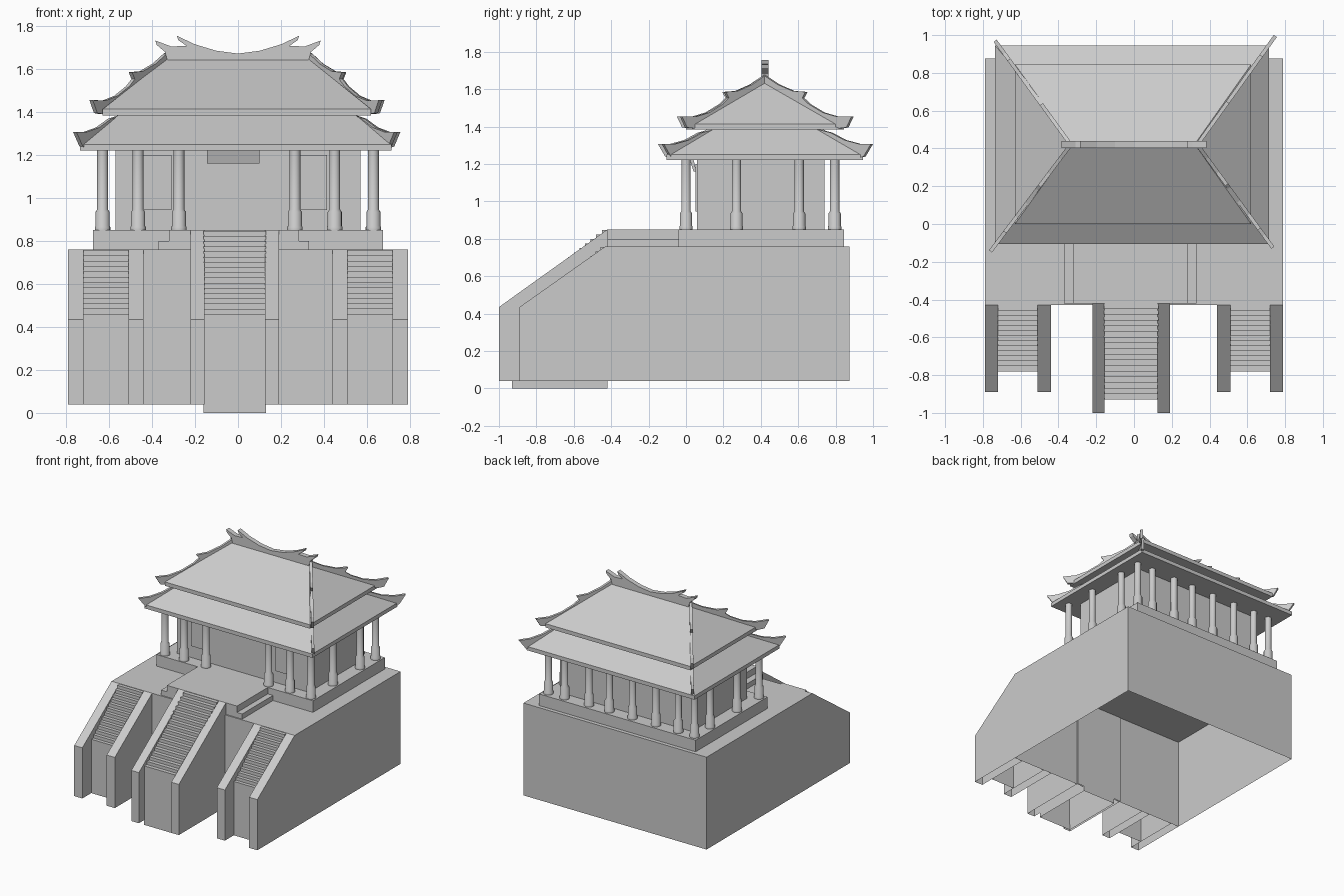
import bpy, bmesh, math
from mathutils import Vector

if "Cube" in bpy.data.objects:
    bpy.data.objects.remove(bpy.data.objects["Cube"])


def finish(name, bm, smooth=False):
    bmesh.ops.recalc_face_normals(bm, faces=bm.faces)
    me = bpy.data.meshes.new(name)
    bm.to_mesh(me)
    bm.free()
    ob = bpy.data.objects.new(name, me)
    bpy.context.collection.objects.link(ob)
    if smooth:
        bpy.context.view_layer.objects.active = ob
        ob.select_set(True)
        bpy.ops.object.shade_smooth_by_angle(angle=math.radians(35))
        ob.select_set(False)
    return ob


def prism(name, pts, sweep, open_bottom=False):
    """Extrude a flat polygon of 3D points along a vector."""
    bm = bmesh.new()
    face = bm.faces.new([bm.verts.new(p) for p in pts])
    new = bmesh.ops.extrude_face_region(bm, geom=[face])["geom"]
    bmesh.ops.translate(bm, vec=sweep, verts=[v for v in new if isinstance(v, bmesh.types.BMVert)])
    if not any(len(f.verts) == len(pts) and all(v.co in [Vector(p) for p in pts] for v in f.verts) for f in bm.faces):
        bm.faces.new([v for v in bm.verts][:len(pts)])
    bmesh.ops.recalc_face_normals(bm, faces=bm.faces)
    if open_bottom:
        low = min(v.co.z for v in bm.verts) + 1e-5
        floor = [f for f in bm.faces if all(v.co.z < low for v in f.verts)]
        bmesh.ops.delete(bm, geom=floor, context="FACES")
        me_ob = bpy.data.objects.new(name, bpy.data.meshes.new(name))
        bm.to_mesh(me_ob.data)
        bm.free()
        bpy.context.collection.objects.link(me_ob)
        return me_ob
    return finish(name, bm)


def box(name, x0, x1, y0, y1, z0, z1, open_bottom=False):
    pts = [(x0, y0, z0), (x0, y1, z0), (x0, y1, z1), (x0, y0, z1)]
    return prism(name, pts, (x1 - x0, 0, 0), open_bottom)


def cheek(name, x0, x1, y_front, y_back, z_top):
    yz = [(y_front, .04), (y_back, .04), (y_back, z_top), (y_front, .435)]
    prism(name, [(x0, y, z) for y, z in yz], (x1 - x0, 0, 0), True)


def steps(name, x0, x1, y0, y1, z_base, z0, z1, n):
    yz = [(y1, z_base), (y0, z_base)]
    for i in range(n):
        z = z0 + (z1 - z0) * i / (n - 1)
        yz += [(y0 + (y1 - y0) * i / n, z), (y0 + (y1 - y0) * (i + 1) / n, z)]
    prism(name, [(x0, y, z) for y, z in yz], (x1 - x0, 0, 0), True)


def stacked(name, rings):
    """Rectangular rings (x0, x1, y0, y1, z) joined bottom to top."""
    bm = bmesh.new()
    loops = [[bm.verts.new(p) for p in ((a, c, z), (b, c, z), (b, d, z), (a, d, z))]
             for a, b, c, d, z in rings]
    for lo, hi in zip(loops, loops[1:]):
        for i in range(4):
            bm.faces.new((lo[i], lo[i - 3], hi[i - 3], hi[i]))
    bm.faces.new(loops[0])
    bm.faces.new(loops[-1])
    finish(name, bm)


# High podium, open underneath
box("podium", -.79, .79, -.43, .875, .04, .76, True)
box("hall_plinth", -.675, .675, -.04, .845, .755, .85)

# Porch with two small steps at each side
xz = [(-.37, .755), (-.37, .80), (-.32, .80), (-.32, .85),
      (.285, .85), (.285, .80), (.33, .80), (.33, .755)]
prism("porch", [(x, -.42, z) for x, z in xz], (0, .39, 0))

# Side staircases
for label, x0 in (("left", -.79), ("right", .44)):
    cheek(label + "_stair_outer_wall", x0, x0 + .07, -.89, -.43, .76)
    cheek(label + "_stair_inner_wall", x0 + .28, x0 + .35, -.89, -.43, .76)
    steps(label + "_stair_steps", x0 + .07, x0 + .28, -.78, -.43, .04, .46, .757, 13)

# Middle staircase
cheek("middle_stair_left_wall", -.22, -.155, -1, -.42, .85)
cheek("middle_stair_right_wall", .125, .19, -1, -.42, .85)
steps("middle_stair_steps", -.16, .13, -.93, -.42, 0, .46, .847, 17)

# Hall body with window panels and a blank board over the entrance
box("hall_walls", -.57, .57, .06, .74, .85, 1.23)
box("window_left", -.44, -.31, .05, .065, .945, 1.20)
box("window_right", .29, .415, .05, .065, .945, 1.20)
prism("entrance_board", [(-.145, .04, 1.16), (-.145, .055, 1.16), (-.145, .04, 1.225), (-.145, .02, 1.225)],
      (.245, 0, 0))


# Round columns on drum bases
def column(x, y):
    bm = bmesh.new()
    rz = [(.036, .85), (.036, .865), (.033, .87), (.033, .935), (.025, .947), (.025, 1.225)]
    n = 16
    rings = [[bm.verts.new((x + r * math.cos(2 * math.pi * i / n), y + r * math.sin(2 * math.pi * i / n), z))
              for i in range(n)] for r, z in rz]
    for lo, hi in zip(rings, rings[1:]):
        for i in range(n):
            bm.faces.new((lo[i - 1], lo[i], hi[i], hi[i - 1]))
    bm.faces.new(rings[0])
    bm.faces.new(rings[-1])
    finish("column", bm, True)


for x in (-.63, -.465, -.275, .265, .45, .63):
    column(x, 0)
for x in (-.63, -.49, -.297, -.095, .105, .28, .49, .63):
    column(x, .795)
for x in (-.63, .63):
    for y in (.27, .605):
        column(x, y)

# Two hipped roof tiers with upright eave edges
stacked("lower_roof", [(-.735, .715, -.105, .945, 1.22), (-.735, .715, -.105, .945, 1.25),
                       (-.555, .545, .115, .73, 1.388)])
stacked("upper_roof", [(-.63, .62, 0, .845, 1.383), (-.63, .62, 0, .845, 1.413),
                       (-.335, .33, .41, .435, 1.645)])

# Swept main ridge with double swallow-tail ends
half = [(0, 1.672), (.1, 1.685), (.2, 1.715), (.285, 1.755), (.278, 1.735), (.24, 1.708),
        (.31, 1.705), (.385, 1.733), (.378, 1.712), (.34, 1.68), (.325, 1.63)]
xz = half + [(-x, z) for x, z in half[:0:-1]]
prism("main_ridge", [(x, .403, z) for x, z in xz], (0, .037, 0))

# Hip ridges: thin upright plates, profile given as (distance along hip, height)
upper_hip = [(0, 1.60), (0, 1.675), (.13, 1.625), (.27, 1.59), (.39, 1.585), (.36, 1.553),
             (.42, 1.52), (.55, 1.475), (.68, 1.453), (.82, 1.455), (.77, 1.395), (.70, 1.39)]
lower_hip = [(.5, 1.385), (.62, 1.368), (.75, 1.328), (.88, 1.308), (1, 1.308), (.93, 1.24), (.9, 1.235), (.5, 1.36)]
for tip in ((-.76, -.145), (.735, -.125), (.748, .995), (-.735, .97)):
    start = Vector((math.copysign(.335, tip[0]), .42, 0))
    run = Vector((*tip, 0)) - start
    side = Vector((-run.y, run.x, 0)).normalized() * .02
    for name, prof in (("upper_hip_ridge", upper_hip), ("lower_hip_ridge", lower_hip)):
        prism(name, [start + run * s + Vector((0, 0, z)) - side / 2 for s, z in prof], side)
